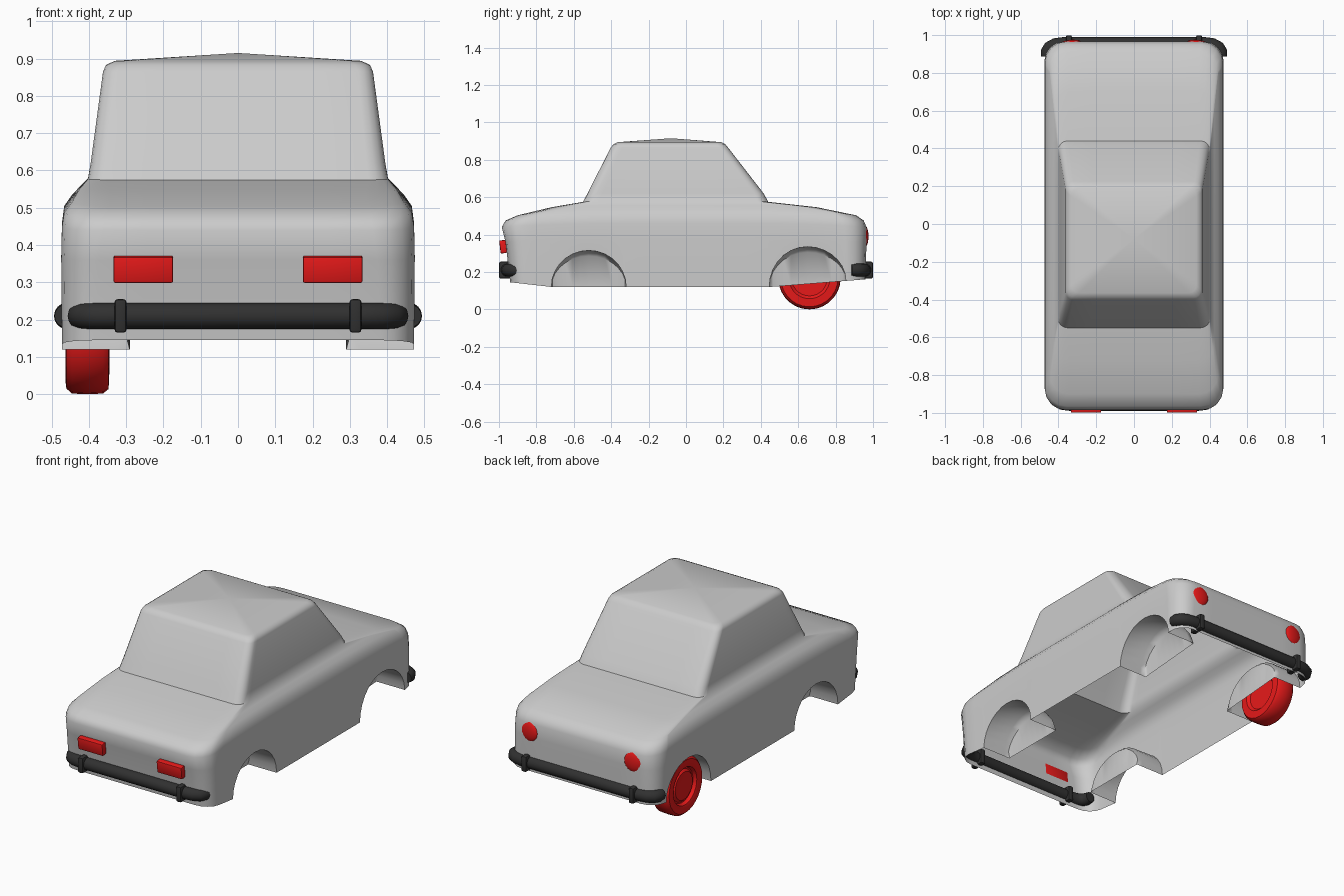
import bpy, bmesh
from math import sin, cos, pi
from mathutils import Vector, Matrix

if "Cube" in bpy.data.objects:
    bpy.data.objects.remove(bpy.data.objects["Cube"])


def material(name, rgb):
    m = bpy.data.materials.new(name)
    m.diffuse_color = (*rgb, 1)
    m.use_nodes = True
    m.node_tree.nodes["Principled BSDF"].inputs["Base Color"].default_value = m.diffuse_color
    return m


RED = material("red", (0.8, 0.01, 0.01))
DARK = material("dark", (0.03, 0.03, 0.03))


def finish(name, bm, mat=None, angle=50):
    bmesh.ops.recalc_face_normals(bm, faces=bm.faces[:])
    me = bpy.data.meshes.new(name)
    bm.to_mesh(me)
    bm.free()
    ob = bpy.data.objects.new(name, me)
    bpy.context.collection.objects.link(ob)
    if mat:
        me.materials.append(mat)
    bpy.ops.object.select_all(action='DESELECT')
    ob.select_set(True)
    bpy.context.view_layer.objects.active = ob
    bpy.ops.object.shade_smooth_by_angle(angle=angle * pi / 180)
    return ob


# Wheel arches (centre y, half length, top z) and the lower edge of the body
ARCHES = [(-0.52, 0.20, 0.315), (0.65, 0.205, 0.335)]
STEPS = 14
Y0, Y1, R0 = -0.94, 0.96, 0.09


def sill(y):
    clamp = lambda t: max(0, min(1, t))
    return 0.12 + 0.025 * clamp((-0.72 - y) / 0.22) + 0.04 * clamp((y - 0.45) / 0.5)


side = [(Y0 + R0, sill(Y0 + R0)), (-0.785, sill(-0.785))]
arch_start = []
for n, (c, r, top) in enumerate(ARCHES):
    arch_start.append(len(side))
    for i in range(STEPS + 1):
        y, t = c - r * cos(pi * i / STEPS), pi * i / STEPS
        side.append((y, sill(y) + (top - sill(y)) * sin(t)))
    if n == 0:
        side += [(y, 0.12) for y in (-0.2, -0.07, 0.06, 0.19, 0.32)]
side.append((Y1 - R0, sill(Y1 - R0)))
FR = [(y - side[0][0]) / (side[-1][0] - side[0][0]) for y, z in side]
NF, K, E = len(FR), 3, 7


def outline(hw, y0, y1, r):
    """Rounded rectangle: right side, rear end, left side, front end."""
    a, b = y0 + r, y1 - r
    arc = lambda cx, cy, s: [(cx + r * cos(s + pi / 2 * k / (K + 1)),
                              cy + r * sin(s + pi / 2 * k / (K + 1))) for k in range(1, K + 1)]
    ends = [(hw - r) * (1 - 2 * i / (E - 1)) for i in range(E)]
    sy = [a + f * (b - a) for f in FR]
    return ([(hw, y) for y in sy] + arc(hw - r, b, 0) + [(x, y1) for x in ends]
            + arc(r - hw, b, pi / 2) + [(-hw, y) for y in reversed(sy)]
            + arc(r - hw, a, pi) + [(-x, y0) for x in ends] + arc(hw - r, a, 1.5 * pi))


# Body shell: stacked outlines (half width, y0, y1, corner, z at ends, z at sides)
LEVELS = [
    (0.474, -0.965, 0.965, 0.10, 0.36, 0.37),
    (0.472, -0.985, 0.965, 0.11, 0.44, 0.46),
    (0.466, -0.965, 0.950, 0.11, 0.475, 0.505),
    (0.445, -0.900, 0.910, 0.10, 0.503, 0.535),
    (0.425, -0.720, 0.700, 0.08, 0.546, 0.556),
    (0.402, -0.550, 0.440, 0.05, 0.575, 0.580),
    (0.395, -0.527, 0.415, 0.05, 0.620, 0.620),
    (0.362, -0.402, 0.225, 0.04, 0.865, 0.865),
    (0.354, -0.388, 0.210, 0.04, 0.883, 0.883),
    (0.330, -0.365, 0.190, 0.04, 0.894, 0.894),
]
bm = bmesh.new()
base = []
for i, (x, y) in enumerate(outline(0.472, Y0, Y1, R0)):
    z = sill(y)
    if i < NF:
        z = side[i][1]
    elif 0 <= i - (NF + 2 * K + E) < NF:
        z = side[NF - 1 - (i - (NF + 2 * K + E))][1]
    base.append(bm.verts.new((x, y, z)))
prev = base
for hw, y0, y1, r, ze, zm in LEVELS:
    ring = []
    for x, y in outline(hw, y0, y1, r):
        t = abs(2 * y - y0 - y1) / (y1 - y0)
        ring.append(bm.verts.new((x, y, zm + (ze - zm) * t ** 4)))
    for i in range(len(ring)):
        j = (i + 1) % len(ring)
        bm.faces.new((prev[i], prev[j], ring[j], ring[i]))
    prev = ring
peak = bm.verts.new((0, -0.08, 0.915))
for i in range(len(prev)):
    bm.faces.new((prev[i], prev[(i + 1) % len(prev)], peak))

# Wheel wells: each arch edge runs inward, then down to the sill height
for s in (1, -1):
    for st in arch_start:
        rows = []
        for i in range(st, st + STEPS + 1):
            v = base[i] if s > 0 else base[NF + 2 * K + E + NF - 1 - i]
            y, lo = v.co.y, sill(v.co.y)
            rows.append((v, bm.verts.new((s * 0.33, y, lo + (v.co.z - lo) * 0.98)),
                         bm.verts.new((s * 0.30, y, lo + (v.co.z - lo) * 0.85)),
                         bm.verts.new((s * 0.29, y, lo))))
        for p, q in zip(rows, rows[1:]):
            for k in range(3):
                bm.faces.new((p[k], q[k], q[k + 1], p[k + 1]))
bmesh.ops.remove_doubles(bm, verts=bm.verts[:], dist=0.0005)
finish("body_shell", bm)


def box(name, loc, size, mat, bevel, tilt=0):
    bm = bmesh.new()
    bmesh.ops.create_cube(bm, size=1, matrix=Matrix.Translation(loc)
                          @ Matrix.Rotation(tilt, 4, 'X') @ Matrix.Diagonal((*size, 1)))
    bmesh.ops.bevel(bm, geom=bm.edges[:], offset=bevel, segments=2, affect='EDGES', profile=0.5)
    finish(name, bm, mat, 35)


# Bumpers: round bars with wrapped ends, each with two clamps
def bumper(name, hx, y_end, y_mid, clamp_x):
    d = 1 if y_mid > 0 else -1
    half = [(hx, y_end), (hx - 0.002, y_mid - d * 0.045), (hx - 0.015, y_mid - d * 0.022),
            (hx - 0.045, y_mid - d * 0.006), (hx - 0.09, y_mid)]
    path = half + [(-x, y) for x, y in reversed(half)]
    bm = bmesh.new()
    rings = []
    for i, (x, y) in enumerate(path):
        a, b = path[max(i - 1, 0)], path[min(i + 1, len(path) - 1)]
        t = Vector((b[0] - a[0], b[1] - a[1], 0)).normalized()
        n = Vector((-t.y, t.x, 0))
        r = 0.03 if i in (0, len(path) - 1) else 0.035
        rings.append([bm.verts.new(Vector((x, y, 0.21)) + r * (n * cos(pi * k / 8)
                      + Vector((0, 0, sin(pi * k / 8))))) for k in range(16)])
    for p, q in zip(rings, rings[1:]):
        for k in range(16):
            bm.faces.new((p[k], p[k - 1], q[k - 1], q[k]))
    bm.faces.new(rings[0])
    bm.faces.new(rings[-1])
    finish(name, bm, DARK)
    for s in (1, -1):
        box(name + "_clamp", (s * clamp_x, y_mid, 0.21), (0.032, 0.088, 0.09), DARK, 0.008)


bumper("front_bumper", 0.425, -0.88, -0.955, 0.315)
bumper("rear_bumper", 0.462, 0.885, 0.955, 0.345)

# Rectangular lamps at -y, round lamps at +y
for s in (1, -1):
    box("square_lamp", (s * 0.254, -0.978, 0.335), (0.16, 0.034, 0.07), RED, 0.005, 0.12)
    bm = bmesh.new()
    bmesh.ops.create_uvsphere(bm, u_segments=24, v_segments=12, radius=1,
                              matrix=Matrix.Translation((s * 0.335, 0.955, 0.39))
                              @ Matrix.Rotation(-s * 0.1, 4, 'Z')
                              @ Matrix.Diagonal((0.058, 0.02, 0.06, 1)))
    finish("round_lamp", bm, RED)

# Single wheel: lathed tyre and hub (radius, x)
PROFILE = [(0, -0.443), (0.08, -0.449), (0.092, -0.437), (0.10, -0.437), (0.108, -0.456),
           (0.13, -0.463), (0.152, -0.46), (0.165, -0.445), (0.167, -0.405), (0.165, -0.362),
           (0.153, -0.347), (0.11, -0.345), (0.095, -0.36), (0, -0.36)]
bm = bmesh.new()
vs = [bm.verts.new((x, 0.66, 0.167 + r)) for r, x in PROFILE]
edges = [bm.edges.new(p) for p in zip(vs, vs[1:])]
bmesh.ops.spin(bm, geom=vs + edges, cent=(0, 0.66, 0.167), axis=(1, 0, 0),
               angle=2 * pi, steps=28, use_duplicate=False)
bmesh.ops.remove_doubles(bm, verts=bm.verts[:], dist=0.0005)
finish("wheel", bm, RED, 40)
